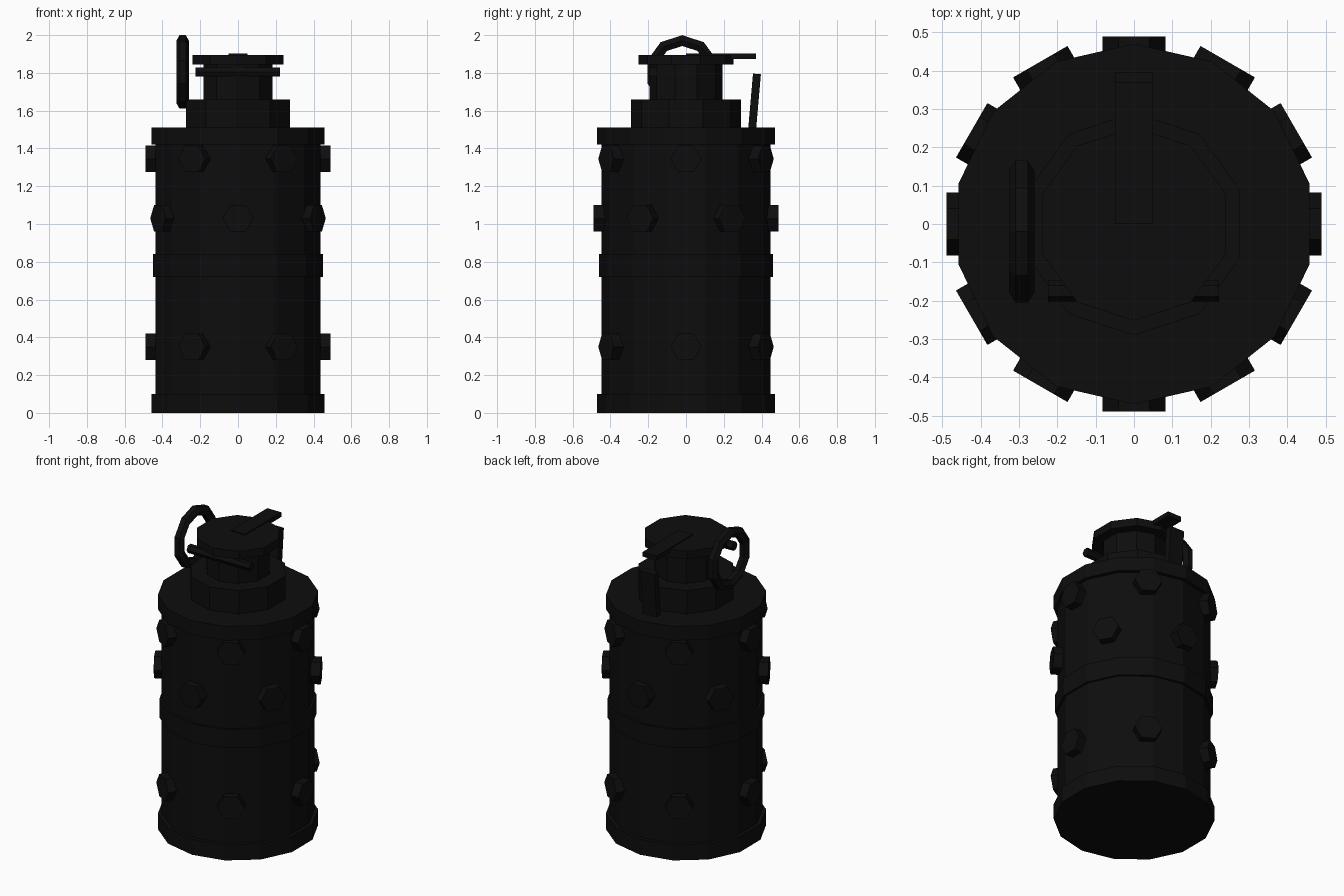
import bpy, bmesh, math
from mathutils import Matrix, Vector

if "Cube" in bpy.data.objects:
    bpy.data.objects.remove(bpy.data.objects["Cube"])

black = bpy.data.materials.new("matte_black")
black.diffuse_color = (0.004, 0.004, 0.004, 1)
black.use_nodes = True
black.node_tree.nodes["Principled BSDF"].inputs["Base Color"].default_value = black.diffuse_color


def finish(name, bm):
    bmesh.ops.recalc_face_normals(bm, faces=bm.faces)
    me = bpy.data.meshes.new(name)
    bm.to_mesh(me)
    bm.free()
    me.materials.append(black)
    ob = bpy.data.objects.new(name, me)
    bpy.context.collection.objects.link(ob)
    return ob


def prism(bm, sides, r, p0, p1, spin=0.0):
    """Polygonal cylinder from p0 to p1; spin turns it about its axis."""
    p0, p1 = Vector(p0), Vector(p1)
    d = p1 - p0
    rot = Vector((0, 0, 1)).rotation_difference(d).to_matrix().to_4x4()
    m = Matrix.Translation((p0 + p1) / 2) @ rot @ Matrix.Rotation(spin, 4, 'Z')
    bmesh.ops.create_cone(bm, cap_ends=True, segments=sides, radius1=r, radius2=r,
                          depth=d.length, matrix=m)


def lathe(name, sides, profile):
    """Faceted turned part with a vertex on the y axis."""
    bm = bmesh.new()
    rings = []
    for r, z in profile:
        rings.append([bm.verts.new((r * math.sin(2 * math.pi * i / sides),
                                    r * math.cos(2 * math.pi * i / sides), z))
                      for i in range(sides)])
    for a, b in zip(rings, rings[1:]):
        for i in range(sides):
            j = (i + 1) % sides
            bm.faces.new((a[i], a[j], b[j], b[i]))
    bm.faces.new(rings[0])
    bm.faces.new(rings[-1])
    return finish(name, bm)


def plate(name, size, loc, tilt=0.0):
    bm = bmesh.new()
    m = (Matrix.Translation(loc) @ Matrix.Rotation(tilt, 4, 'X')
         @ Matrix.Diagonal((*size, 1)))
    bmesh.ops.create_cube(bm, size=1, matrix=m)
    return finish(name, bm)


# Banded canister body
B, R, M = 0.447, 0.47, 0.461
lathe("canister_body", 14, [(R, 0), (R, 0.10), (B, 0.10), (B, 0.72), (M, 0.72),
                            (M, 0.84), (B, 0.84), (B, 1.42), (R, 1.42), (R, 1.51)])

# Stepped neck and cap
lathe("neck_and_cap", 10, [(0.29, 1.51), (0.29, 1.66), (0.192, 1.66), (0.192, 1.845),
                           (0.252, 1.845), (0.252, 1.896)])

# Hexagonal studs, three staggered rows of six
bm = bmesh.new()
for z, start in ((0.35, 0), (1.03, 30), (1.345, 0)):
    for k in range(6):
        a = math.radians(start + 60 * k)
        # build along z, lay onto x with hexagon corners sideways, then turn
        m = (Matrix.Translation((0, 0, z)) @ Matrix.Rotation(a, 4, 'Z')
             @ Matrix.Translation((0.44, 0, 0)) @ Matrix.Rotation(math.pi / 2, 4, 'Y')
             @ Matrix.Rotation(math.pi / 2, 4, 'Z'))
        bmesh.ops.create_cone(bm, cap_ends=True, segments=6, radius1=0.082,
                              radius2=0.082, depth=0.098, matrix=m)
        # make sure corners point sideways: the primitive starts on its y or x axis
bm.verts.ensure_lookup_table()
first = [v.co for v in bm.verts[:12]]
if max(c.z for c in first) - 0.35 > 0.078:
    bm.free()
    bm = bmesh.new()
    for z, start in ((0.35, 0), (1.03, 30), (1.345, 0)):
        for k in range(6):
            a = math.radians(start + 60 * k)
            d = Vector((math.cos(a), math.sin(a), 0))
            m = (Matrix.Translation(d * 0.44 + Vector((0, 0, z)))
                 @ Matrix.Rotation(a, 4, 'Z') @ Matrix.Rotation(math.pi / 2, 4, 'Y'))
            bmesh.ops.create_cone(bm, cap_ends=True, segments=6, radius1=0.082,
                                  radius2=0.082, depth=0.098, matrix=m)
finish("studs", bm)

# Pull ring beside the neck
bm = bmesh.new()
N, S = 10, 6
loops = []
for i in range(N):
    a = 2 * math.pi * i / N
    loop = []
    for j in range(S):
        b = 2 * math.pi * j / S
        r = 0.166 + 0.033 * math.sin(b)
        loop.append(bm.verts.new((-0.293 + 0.033 * math.cos(b),
                                  -0.02 + r * math.sin(a), 1.805 + r * math.cos(a))))
    loops.append(loop)
for i in range(N):
    for j in range(S):
        p, q, k = loops[i], loops[(i + 1) % N], (j + 1) % S
        bm.faces.new((p[j], p[k], q[k], q[j]))
finish("pull_ring", bm)

# Safety pin across the neck
bm = bmesh.new()
prism(bm, 6, 0.028, (-0.225, -0.175, 1.805), (0.222, -0.175, 1.805))
finish("safety_pin", bm)

# Lever: flat arm on the cap and leaning plate behind the neck
plate("lever_arm", (0.10, 0.37, 0.03), (0, 0.185, 1.888))
plate("lever_plate", (0.10, 0.042, 0.29), (0, 0.363, 1.65), -0.087)
